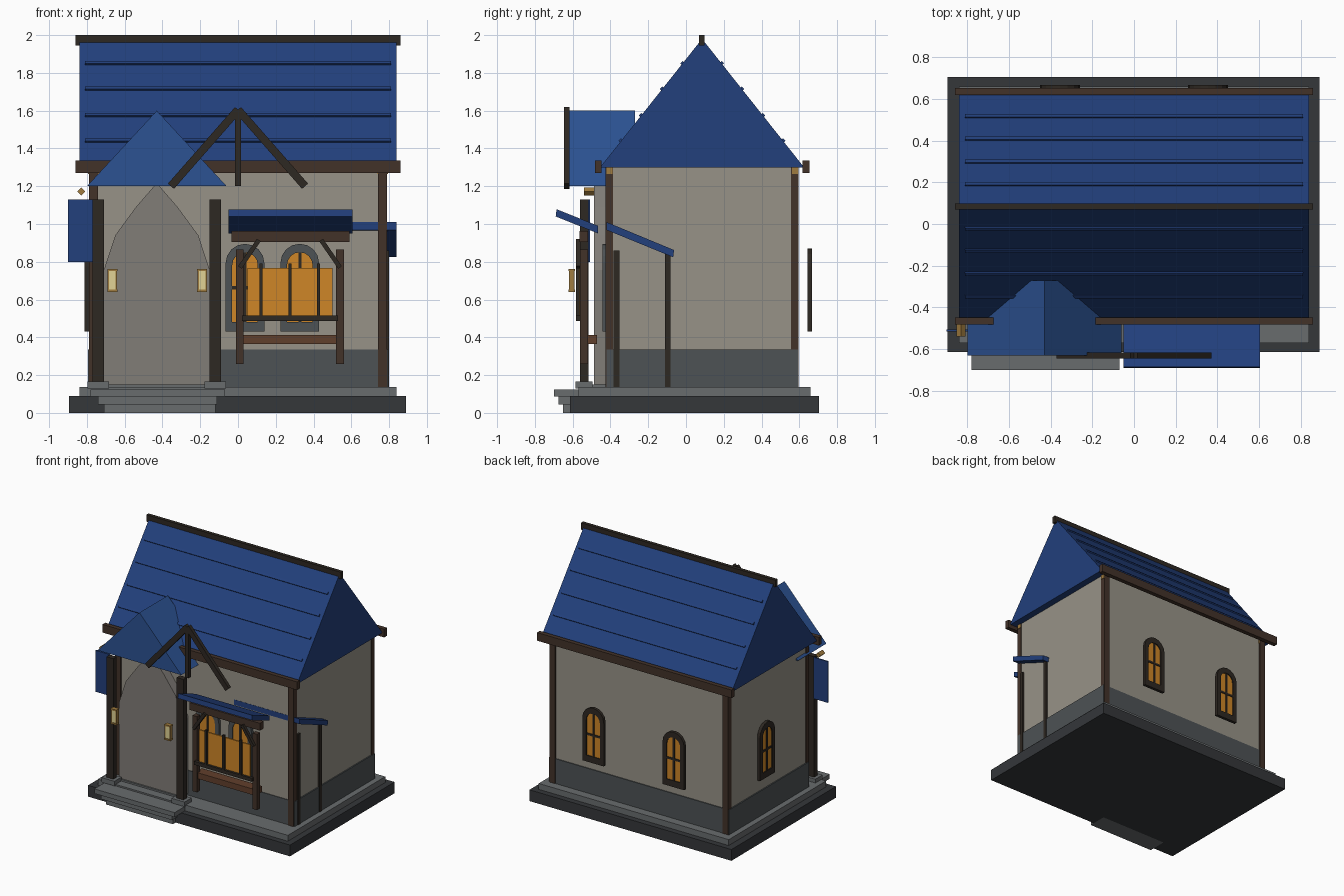
import bpy, math
from mathutils import Vector

if "Cube" in bpy.data.objects:
    bpy.data.objects.remove(bpy.data.objects["Cube"])


def material(name, rgb):
    m = bpy.data.materials.new(name)
    m.diffuse_color = (*rgb, 1)
    m.use_nodes = True
    m.node_tree.nodes["Principled BSDF"].inputs["Base Color"].default_value = m.diffuse_color
    return m


BLUE = material("blue_slate", (0.016, 0.05, 0.20))
LIGHT = material("light_blue_slate", (0.025, 0.085, 0.29))
WALL = material("plaster", (0.31, 0.29, 0.245))
DOOR = material("taupe", (0.22, 0.205, 0.185))
STONE = material("stone", (0.075, 0.085, 0.09))
STEP = material("pale_stone", (0.14, 0.15, 0.155))
BASE = material("dark_stone", (0.035, 0.038, 0.042))
WOOD = material("wood", (0.055, 0.032, 0.022))
DARK = material("dark_wood", (0.027, 0.021, 0.016))
PLANK = material("plank", (0.12, 0.05, 0.025))
GLOW = material("amber_glass", (0.62, 0.24, 0.02))
GOLD = material("gold", (0.35, 0.2, 0.05))
LAMP = material("lamp_glass", (0.75, 0.65, 0.3))


def mesh(name, verts, faces, mat):
    me = bpy.data.meshes.new(name)
    me.from_pydata(verts, [], faces)
    me.materials.append(mat)
    ob = bpy.data.objects.new(name, me)
    bpy.context.collection.objects.link(ob)
    return ob


def prism(name, a, b, mat):
    """Skin two matching outlines into a closed solid."""
    n = len(a)
    sides = [(i, (i + 1) % n, n + (i + 1) % n, n + i) for i in range(n)]
    ob = mesh(name, a + b, sides + [tuple(range(n))[::-1], tuple(range(n, 2 * n))], mat)
    import bmesh
    bm = bmesh.new()
    bm.from_mesh(ob.data)
    bmesh.ops.recalc_face_normals(bm, faces=bm.faces)
    bm.to_mesh(ob.data)
    bm.free()
    return ob


def along_y(name, pts, y0, y1, mat):
    return prism(name, [(x, y0, z) for x, z in pts], [(x, y1, z) for x, z in pts], mat)


def along_x(name, pts, x0, x1, mat):
    return prism(name, [(x0, y, z) for y, z in pts], [(x1, y, z) for y, z in pts], mat)


def box(name, x0, x1, y0, y1, z0, z1, mat):
    return along_y(name, [(x0, z0), (x1, z0), (x1, z1), (x0, z1)], y0, y1, mat)


def strut(name, p, q, w, y0, y1, mat):
    """Slanted beam in the xz plane."""
    d = (Vector(q) - Vector(p)).normalized() * w / 2
    o = Vector((-d.y, d.x))
    p, q = Vector(p), Vector(q)
    return along_y(name, [tuple(v) for v in (p + o, p - o, q - o, q + o)], y0, y1, mat)


def arch(w, z0, z1, n=8):
    r = w / 2
    top = [(r * math.cos(math.pi * i / n), z1 - r + r * math.sin(math.pi * i / n)) for i in range(n + 1)]
    return [(-r, z0), (r, z0)] + top


def window(name, loc, turn, frame_mat, w=0.19, z0=0.43, z1=0.87):
    """Round-arched window facing -y, then turned and placed."""
    outer, inner = arch(w, z0, z1), arch(w - 0.07, z0 + 0.05, z1 - 0.045)
    n = len(outer)
    rings = [(outer, -0.012), (inner, -0.012), (inner, 0.012), (outer, 0.012)]
    verts = [(x, y, z) for ring, y in rings for x, z in ring]
    faces = [(k * n + i, k * n + (i + 1) % n, (k + 1) % 4 * n + (i + 1) % n, (k + 1) % 4 * n + i)
             for k in range(4) for i in range(n)]
    h = (z0 + z1) / 2
    parts = [mesh(name + "_frame", verts, faces, frame_mat),
             along_y(name + "_pane", inner, -0.004, 0.004, GLOW),
             box(name + "_mullion", -0.008, 0.008, -0.01, 0.01, z0 + 0.04, z1 - 0.03, DARK),
             box(name + "_crossbar", -w / 2 + 0.03, w / 2 - 0.03, -0.01, 0.01, h - 0.008, h + 0.008, DARK)]
    for p in parts:
        p.location = loc
        p.rotation_euler.z = turn


# Foundation, floor slab and steps
box("foundation", -0.895, 0.89, -0.615, 0.705, 0, 0.09, BASE)
box("floor_slab", -0.84, 0.84, -0.57, 0.66, 0.09, 0.137, STEP)
box("top_step", -0.78, -0.07, -0.70, -0.5, 0.088, 0.125, STEP)
box("middle_step", -0.74, -0.11, -0.675, -0.5, 0.045, 0.088, STEP)
box("bottom_step", -0.71, -0.12, -0.65, -0.5, 0, 0.045, STEP)

# Walls with stone plinth
box("walls", -0.785, 0.785, -0.415, 0.585, 0.13, 1.30, WALL)
box("plinth", -0.795, 0.795, -0.42, 0.592, 0.13, 0.335, STONE)
for x in (-0.765, 0.765):
    for y in (-0.407, 0.575):
        box("corner_post", x - 0.025, x + 0.025, y - 0.019, y + 0.021, 0.13, 1.30, WOOD)
        box("post_cap", x - 0.028, x + 0.028, y - 0.015, y + 0.018, 1.265, 1.298, GOLD)

# Main roof, ridge, eaves and slate battens
along_x("main_roof", [(-0.455, 1.30), (0.625, 1.30), (0.085, 1.98)], -0.84, 0.84, BLUE)
box("ridge_beam", -0.86, 0.86, 0.07, 0.098, 1.945, 2.0, DARK)
box("front_eave", -0.86, 0.86, -0.483, -0.448, 1.27, 1.335, WOOD)
box("back_eave", -0.86, 0.86, 0.618, 0.653, 1.27, 1.335, WOOD)
for z in (1.44, 1.575, 1.715, 1.85):
    for s in (-1, 1):
        y = 0.085 + s * (1.98 - z) * 0.54 / 0.68
        r = 0.013
        along_x("roof_batten", [(y - r, z), (y, z - r), (y + r, z), (y, z + r)], -0.81, 0.81, BLUE)

# Porch roof, posts, pads and pointed doorway
along_y("porch_roof", [(-0.80, 1.20), (-0.06, 1.20), (-0.43, 1.60)], -0.63, -0.27, LIGHT)
for s in (-1, 1):
    x = -0.43 + s * 0.31
    box("porch_post", x - 0.03, x + 0.03, -0.56, -0.517, 0.16, 1.13, DARK)
    box("post_pad", x - 0.057, x + 0.057, -0.585, -0.495, 0.13, 0.167, STEP)
half = [(0.28, 0.15), (0.28, 0.757), (0.22, 0.94), (0.11, 1.09)]
outline = [(-0.43 + x, z) for x, z in half] + [(-0.43, 1.217)] + [(-0.43 - x, z) for x, z in half[::-1]]
along_y("doorway", outline, -0.487, -0.41, DOOR)
box("threshold", -0.685, -0.17, -0.50, -0.42, 0.13, 0.15, STEP)

# Gable truss
box("truss_king_post", -0.016, 0.016, -0.645, -0.617, 1.20, 1.60, DARK)
for s in (-1, 1):
    strut("truss_rafter", (s * 0.355, 1.20), (0, 1.605), 0.042, -0.645, -0.617, DARK)

# Lanterns beside the door
for x in (-0.665, -0.19):
    box("lantern_glass", x - 0.018, x + 0.018, -0.617, -0.593, 0.65, 0.75, LAMP)
    for z in (0.64, 0.75):
        box("lantern_cap", x - 0.026, x + 0.026, -0.623, -0.588, z, z + 0.012, GOLD)
    for s in (-0.021, 0.021):
        box("lantern_bar", x + s - 0.004, x + s + 0.004, -0.62, -0.59, 0.645, 0.755, GOLD)

# Hanging banner and its peg
box("banner", -0.90, -0.77, -0.517, -0.507, 0.80, 1.13, BLUE)
along_y("banner_peg", [(-0.852, 1.172), (-0.83, 1.15), (-0.808, 1.172), (-0.83, 1.194)], -0.54, -0.483, GOLD)

# Windows: stone-framed front pair, timber-framed back pair and left side
for x in (0.037, 0.327):
    window("front_window", (x, -0.43, 0), 0, STONE, 0.205, 0.43, 0.895)
for x in (-0.355, 0.355):
    window("back_window", (x, 0.655, 0), math.pi, DARK)
window("side_window", (-0.80, 0.13, 0), -math.pi / 2, DARK)

# Front stall: posts, header, braces, rail, bench and glowing screen
for s in (-1, 1):
    x = 0.275 + s * 0.265
    box("stall_post", x - 0.02, x + 0.02, -0.56, -0.52, 0.26, 0.865, WOOD)
    strut("stall_brace", (x, 0.77), (x - s * 0.10, 0.915), 0.024, -0.583, -0.558, DARK)
box("stall_header", -0.035, 0.59, -0.565, -0.52, 0.905, 0.963, WOOD)
box("stall_rail", 0.02, 0.53, -0.583, -0.558, 0.487, 0.515, DARK)
box("stall_bench", 0.01, 0.54, -0.55, -0.47, 0.365, 0.413, PLANK)
box("stall_screen", 0.05, 0.50, -0.565, -0.553, 0.515, 0.768, GLOW)
for x in (0.122, 0.275, 0.427):
    box("screen_bar", x - 0.008, x + 0.008, -0.583, -0.563, 0.50, 0.79, DARK)
along_x("stall_awning", [(-0.69, 1.04), (-0.465, 0.95), (-0.465, 0.99), (-0.685, 1.078)], -0.05, 0.605, BLUE)

# Side awning on two poles
along_x("side_awning", [(-0.42, 0.968), (-0.068, 0.824), (-0.063, 0.862), (-0.42, 1.01)], 0.26, 0.84, BLUE)
for y in (-0.368, -0.096):
    box("awning_pole", 0.77, 0.80, y - 0.015, y + 0.015, 0.135, 0.86, DARK)
